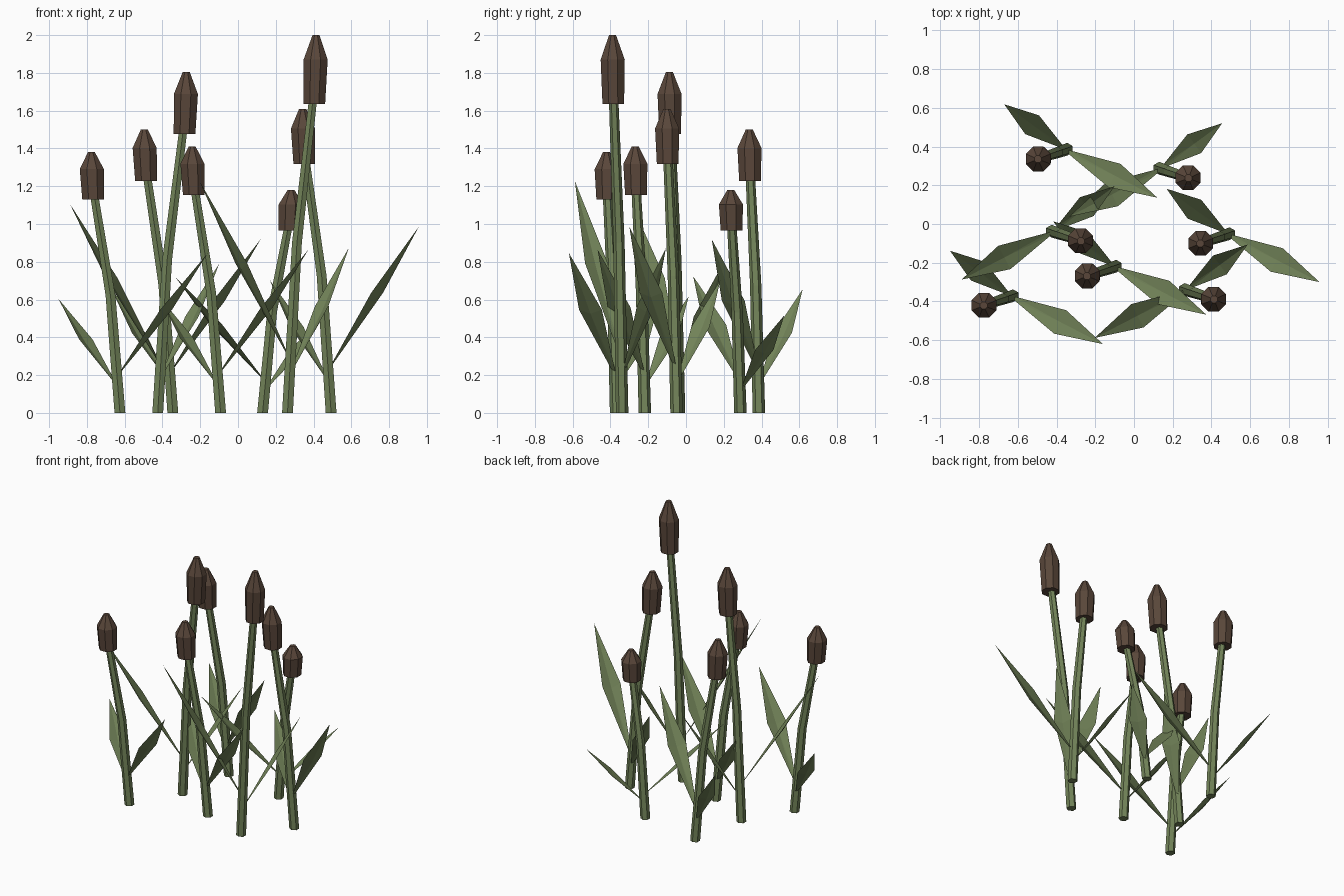
import bpy, math
from mathutils import Vector

if "Cube" in bpy.data.objects:
    bpy.data.objects.remove(bpy.data.objects["Cube"])


def material(name, color):
    m = bpy.data.materials.new(name)
    m.diffuse_color = (*color, 1)
    m.use_nodes = True
    m.node_tree.nodes["Principled BSDF"].inputs["Base Color"].default_value = m.diffuse_color
    return m


GREEN = material("reed_green", (0.17, 0.23, 0.10))
BROWN = material("seed_brown", (0.10, 0.062, 0.042))


def make_object(name, verts, faces, mat):
    me = bpy.data.meshes.new(name)
    me.from_pydata(verts, [], faces)
    me.update()
    me.materials.append(mat)
    ob = bpy.data.objects.new(name, me)
    bpy.context.collection.objects.link(ob)
    return ob


def tube(name, rings, sides, mat, place, flip):
    # rings: (x, y, z, radius), capped at both ends
    verts, faces = [], []
    for x, y, z, r in rings:
        for i in range(sides):
            a = 2 * math.pi * (i + 0.5) / sides
            verts.append(place((x + r * math.cos(a), y + r * math.sin(a), z)))
    for k in range(len(rings) - 1):
        for i in range(sides):
            j = (i + 1) % sides
            faces.append((k * sides + i, k * sides + j,
                          (k + 1) * sides + j, (k + 1) * sides + i))
    n = len(verts)
    faces += [tuple(reversed(range(sides))), tuple(range(n - sides, n))]
    if flip:
        faces = [tuple(reversed(f)) for f in faces]
    make_object(name, verts, faces, mat)


def leaf(name, start, tip, half_width, place, flip):
    # pointed blade folded along its midrib
    s, t = Vector(start), Vector(tip)
    d = t - s
    side = Vector((-d.y, d.x, 0)).normalized() * half_width
    mid = s + d * 0.52
    rib = mid - Vector((0, 0, 0.015))
    pts = [s - side * 0.12, s + side * 0.12, mid + side, t, mid - side, rib]
    faces = [(0, 5, 4), (0, 1, 5), (1, 2, 5), (5, 2, 3), (4, 5, 3)]
    if flip:
        faces = [tuple(reversed(f)) for f in faces]
    make_object(name, [place(p) for p in pts], faces, GREEN)


def reed(n, bx, by, height, mirror):
    def place(p):
        return (bx + mirror * p[0], by + p[1], p[2] * height)
    flip = mirror < 0
    # bent stem
    tube(f"stem_{n}", [(0, 0, 0, 0.033), (-0.05, -0.017, 0.45, 0.030),
                       (-0.135, -0.045, 0.83, 0.025)], 6, GREEN, place, flip)
    # seed head
    tube(f"seed_head_{n}", [(-0.142, -0.047, 0.818, 0.062),
                            (-0.149, -0.05, 0.935, 0.069),
                            (-0.151, -0.051, 1.0, 0.02)], 8, BROWN, place, flip)
    # long and short leaves
    leaf(f"long_leaf_{n}", (0.005, -0.012, 0.16), (0.465, -0.25, 0.613),
         0.068, place, flip)
    leaf(f"short_leaf_{n}", (-0.025, 0.012, 0.115), (-0.325, 0.232, 0.437),
         0.06, place, flip)


# base x, base y, height, lean (1 left, -1 right)
REEDS = [(-0.625, -0.37, 1.38, 1), (-0.345, 0.386, 1.50, 1),
         (-0.425, -0.037, 1.805, -1), (-0.092, -0.218, 1.41, 1),
         (0.13, 0.288, 1.18, -1), (0.493, -0.05, 1.61, 1),
         (0.262, -0.338, 2.0, -1)]
for n, r in enumerate(REEDS, 1):
    reed(n, *r)
